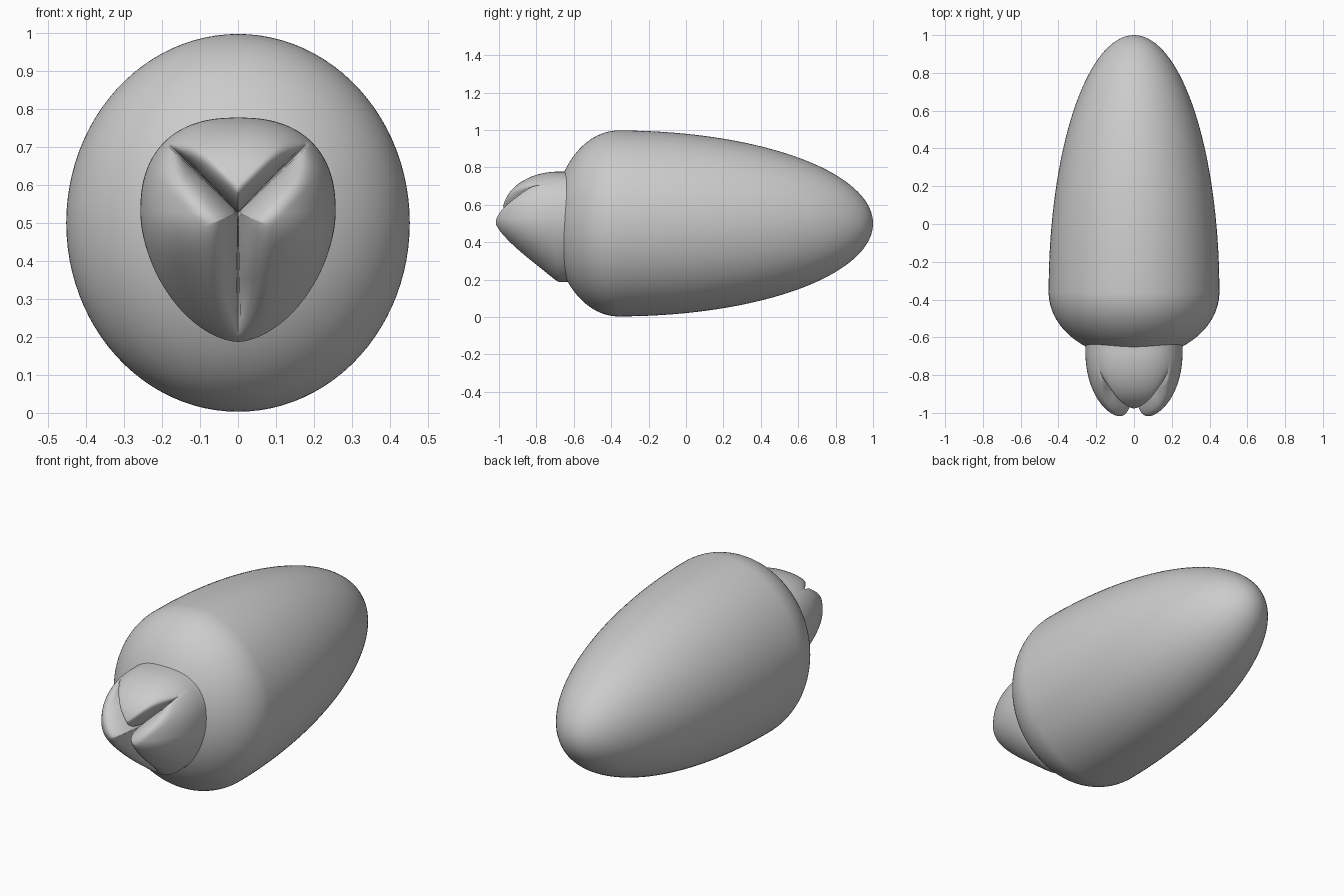
import bpy, bmesh, math
from math import sin, cos, pi, radians

if "Cube" in bpy.data.objects:
    bpy.data.objects.remove(bpy.data.objects["Cube"])


def finish(bm, name, angle):
    bmesh.ops.recalc_face_normals(bm, faces=bm.faces)
    me = bpy.data.meshes.new(name)
    bm.to_mesh(me)
    bm.free()
    ob = bpy.data.objects.new(name, me)
    bpy.context.collection.objects.link(ob)
    bpy.context.view_layer.objects.active = ob
    ob.select_set(True)
    bpy.ops.object.shade_smooth_by_angle(angle=radians(angle))
    ob.select_set(False)


def skin(rings, start, end, name, angle):
    """Join rings of points into a closed surface with a pole at each end."""
    bm = bmesh.new()
    vr = [[bm.verts.new(p) for p in r] for r in rings]
    n = len(vr[0])
    for a, b in zip(vr, vr[1:]):
        for i in range(n):
            j = (i + 1) % n
            bm.faces.new((a[i], a[j], b[j], b[i]))
    for ring, pole in ((vr[0], start), (vr[-1], end)):
        p = bm.verts.new(pole)
        for i in range(n):
            bm.faces.new((ring[i], ring[(i + 1) % n], p))
    finish(bm, name, angle)


# Body: long half-ellipsoid behind, short one in front
SEAM = -0.36
rings = []
for k in range(1, 72):
    a = pi * k / 72
    y = SEAM - cos(a) * (0.35 if a < pi / 2 else 1.36)
    r = sin(a)
    rings.append([(0.452 * r * cos(2 * pi * i / 96), y,
                   0.5 + 0.497 * r * sin(2 * pi * i / 96)) for i in range(96)])
skin(rings, (0, -0.71, 0.5), (0, 1, 0.5), "body", 60)

# Mouth: egg-shaped dome split into three rounded lobes by a Y-shaped slit
CZ, BASE, N, M = 0.527, -0.68, 288, 52
SLITS = [radians(45), radians(135), radians(270)]


def egg_radius(th):
    c, s = abs(cos(th)), sin(th)
    zr, n = (0.25, 2.4) if s > 0 else (0.34, 1.75)
    return ((c / 0.257) ** n + (abs(s) / zr) ** n) ** (-1 / n)


def mouth_y(t, th):
    rho = t * egg_radius(th)
    upper = SLITS[0] <= th <= SLITS[1]
    u = max(0, -sin(th)) ** 2
    h = (0.305 if upper else 0.355 - 0.01 * u)
    dome = h * max(0, 1 - t ** (2.3 - 0.7 * u)) ** (0.5 + 0.45 * u)
    d = rho
    for s in SLITS:
        delta = abs((th - s + pi) % (2 * pi) - pi)
        if delta < pi / 2:
            d = min(d, rho * sin(delta))
    s = min(1, d / (0.05 if upper else 0.085))
    f = min(1, max(0, (t - 0.55) / 0.45))
    fade = 1 - f * f * (3 - 2 * f)
    drop = 0.2 * fade * (1 - math.sqrt(1 - (1 - s) ** 2))
    return BASE - max(0, dome - drop)


rings = []
for k in range(1, M + 1):
    t = sin(pi / 2 * k / M)          # rings crowd towards the rim
    ring = []
    for i in range(N):
        th = 2 * pi * i / N
        r = t * egg_radius(th)
        ring.append((r * cos(th), mouth_y(t, th), CZ + r * sin(th)))
    rings.append(ring)
rings.append([(x, -0.58, z) for x, _, z in rings[-1]])
skin(rings, (0, -0.80, CZ), (0, -0.58, CZ), "mouth_lobes", 60)
